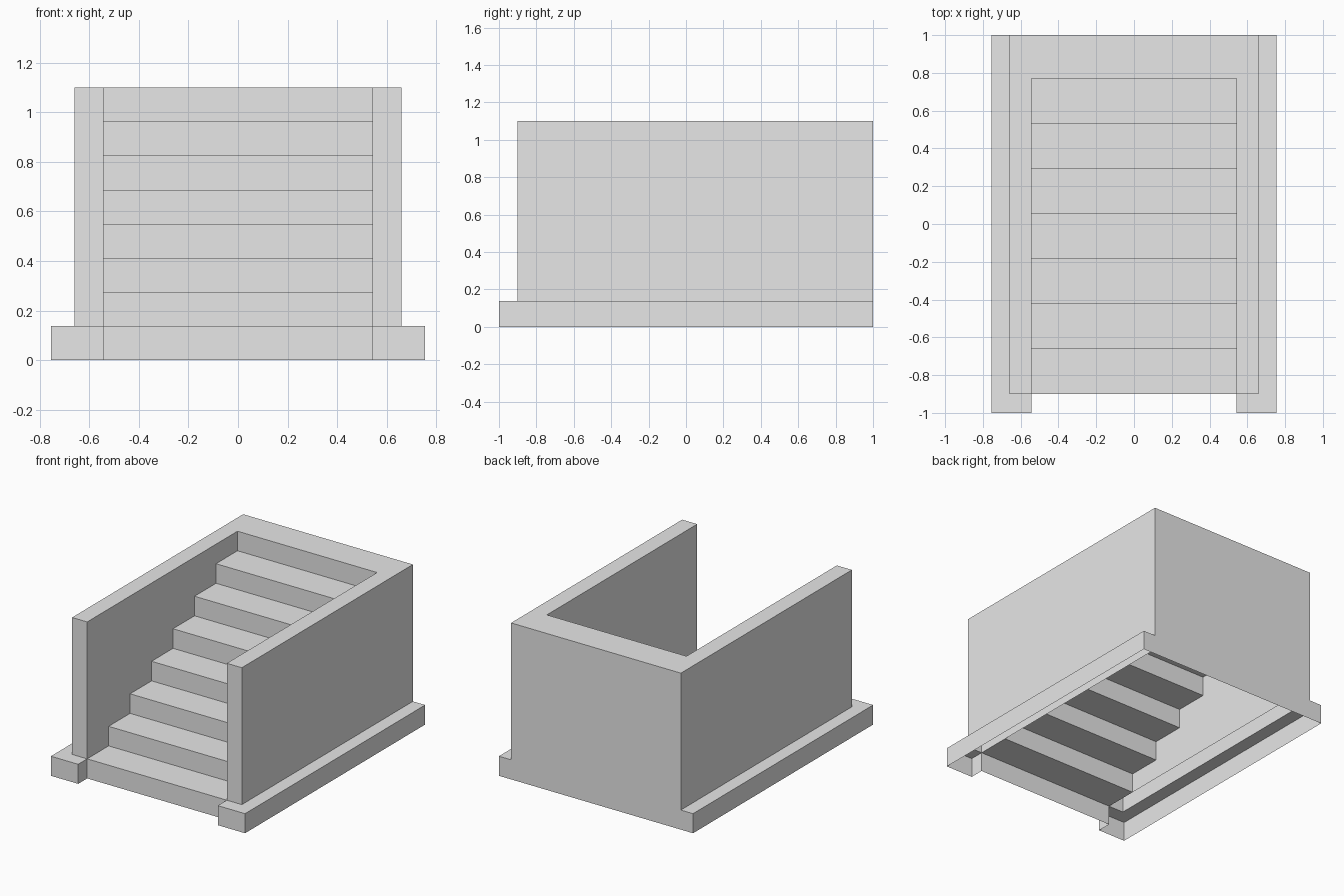
import bpy, bmesh

if "Cube" in bpy.data.objects:
    bpy.data.objects.remove(bpy.data.objects["Cube"], do_unlink=True)

# Main sizes
BASE_X, WALL_X, STAIR_X = 0.755, 0.66, 0.543
FRONT, WALL_FRONT, WELL_BACK, BACK = -1.0, -0.9, 0.77, 1.0
STEPS, TOP = 8, 1.1
RISE = TOP / STEPS
TREAD = (WELL_BACK - WALL_FRONT) / (STEPS - 1)

stone = bpy.data.materials.new("grey stone")
stone.use_nodes = True
GREY = (0.8, 0.8, 0.8, 1)
stone.diffuse_color = GREY
stone.node_tree.nodes["Principled BSDF"].inputs["Base Color"].default_value = GREY


def finish(name, bm):
    bmesh.ops.remove_doubles(bm, verts=bm.verts, dist=1e-4)
    mesh = bpy.data.meshes.new(name)
    bm.to_mesh(mesh)
    bm.free()
    mesh.materials.append(stone)
    obj = bpy.data.objects.new(name, mesh)
    bpy.context.collection.objects.link(obj)
    return obj


def sheets(name, polygons):
    bm = bmesh.new()
    for points in polygons:
        bm.faces.new([bm.verts.new(p) for p in points])
    return finish(name, bm)


def side_panel(x, y0, y1, z0, z1, s):
    """Upright panel along y whose normal points to s on the x axis."""
    points = [(x, y0, z0), (x, y1, z0), (x, y1, z1), (x, y0, z1)]
    return points if s > 0 else points[::-1]


def front_panel(x0, x1, y, z0, z1):
    x0, x1 = sorted((x0, x1))
    return [(x0, y, z0), (x1, y, z0), (x1, y, z1), (x0, y, z1)]


def flat_panel(x0, x1, y0, y1, z):
    x0, x1 = sorted((x0, x1))
    return [(x0, y0, z), (x1, y0, z), (x1, y1, z), (x0, y1, z)]


# Flight of stairs: a zigzag profile swept across the width
profile = [(WALL_FRONT, 0)]
for i in range(STEPS):
    y = WALL_FRONT + i * TREAD
    profile.append((y, (i + 1) * RISE))
    if i < STEPS - 1:
        profile.append((y + TREAD, (i + 1) * RISE))
sheets("stairs", [
    [(-STAIR_X, *a), (STAIR_X, *a), (STAIR_X, *b), (-STAIR_X, *b)]
    for a, b in zip(profile, profile[1:])])

# Hollow side walls and open-bottomed plinths, one per side
for side, s in (("left", 1), ("right", -1)):
    sheets(side + "_wall", [
        side_panel(s * WALL_X, WALL_FRONT, BACK, RISE, TOP, s),
        side_panel(s * STAIR_X, WALL_FRONT, BACK, RISE, TOP, -s),
        front_panel(s * STAIR_X, s * WALL_X, WALL_FRONT, RISE, TOP),
        flat_panel(s * STAIR_X, s * WALL_X, WALL_FRONT, BACK, TOP)])
    sheets(side + "_plinth", [
        side_panel(s * BASE_X, FRONT, BACK, 0, RISE, s),
        side_panel(s * STAIR_X, FRONT, WALL_FRONT, 0, RISE, -s),
        front_panel(s * STAIR_X, s * BASE_X, FRONT, 0, RISE),
        flat_panel(s * WALL_X, s * BASE_X, WALL_FRONT, BACK, RISE),
        flat_panel(s * STAIR_X, s * BASE_X, FRONT, WALL_FRONT, RISE)])

# Landing behind the last step
sheets("landing", [flat_panel(-STAIR_X, STAIR_X, WELL_BACK, BACK, TOP)])

# Back wall: one flat stepped outline
outline = [(BASE_X, 0), (BASE_X, RISE), (WALL_X, RISE), (WALL_X, TOP)]
outline = outline + [(-x, z) for x, z in reversed(outline)]
sheets("back_wall", [[(x, BACK, z) for x, z in reversed(outline)]])
